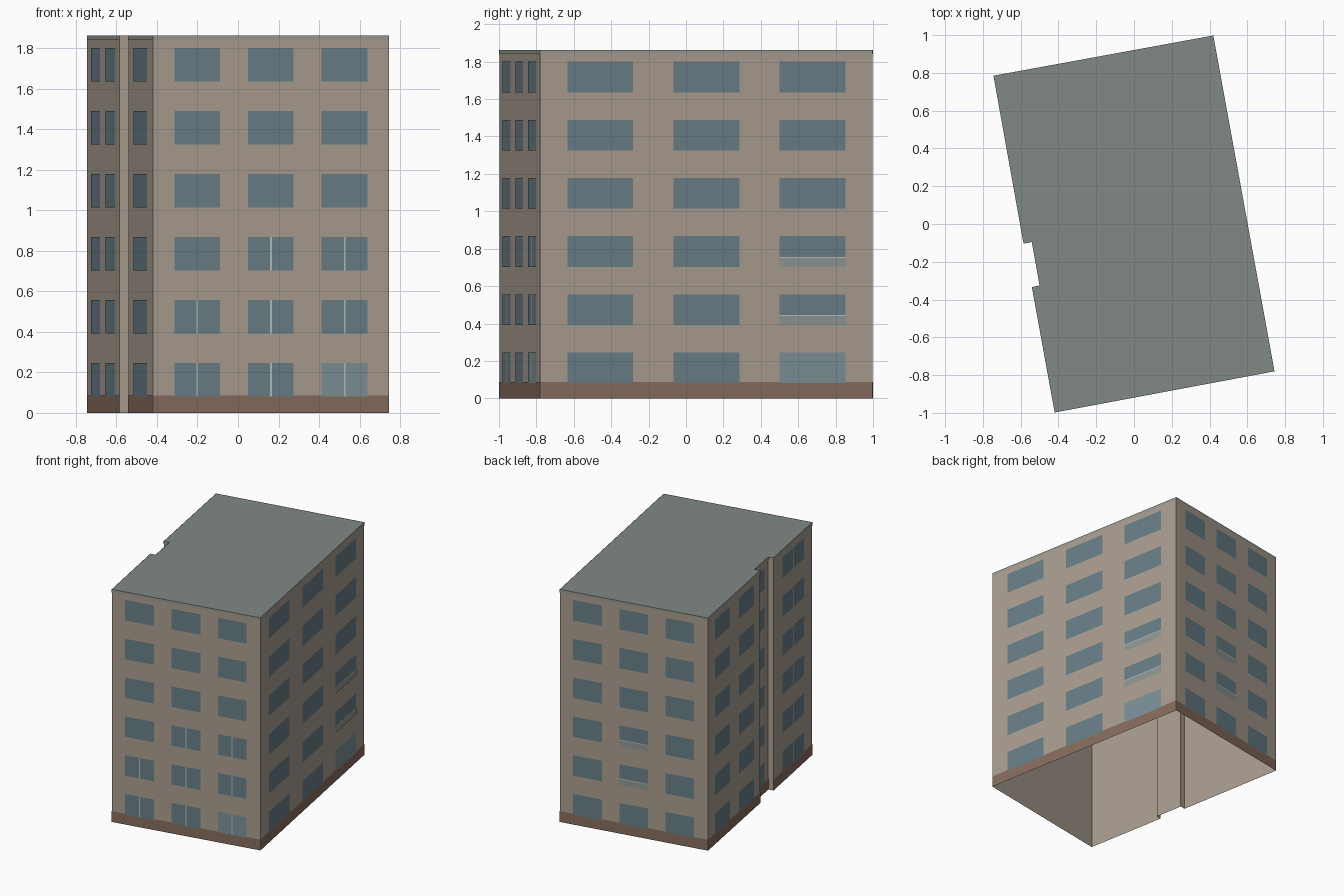
import bpy
from mathutils import Vector

if "Cube" in bpy.data.objects:
    bpy.data.objects.remove(bpy.data.objects["Cube"])

H = 1.863
BASE, CORNICE = 0.087, 1.84
ROWS, ROW0, PITCH, WIN_H = 6, 0.081, 0.311, 0.164
INSET, FILL = 0.038, 0.62

# footprint, counter-clockwise, with the small notch on the left side
PTS = [Vector(p) for p in [(-0.42, -0.998), (0.744, -0.78), (0.42, 0.998), (-0.744, 0.785),
                           (-0.585, -0.104), (-0.541, -0.096), (-0.50, -0.326), (-0.541, -0.334)]]
WALLS = list(zip(PTS, PTS[1:] + PTS[:1]))
COLS = {0: 3, 1: 3, 2: 3, 3: 2, 5: 1, 7: 1}   # wall index -> window columns


def material(name, color):
    m = bpy.data.materials.new(name)
    m.diffuse_color = (*color, 1)
    m.use_nodes = True
    m.node_tree.nodes["Principled BSDF"].inputs["Base Color"].default_value = m.diffuse_color
    return m


def build(name, faces, mat):
    verts = [v for f in faces for v in f]
    idx, n = [], 0
    for f in faces:
        idx.append(tuple(range(n, n + len(f))))
        n += len(f)
    me = bpy.data.meshes.new(name)
    me.from_pydata(verts, [], idx)
    me.materials.append(mat)
    ob = bpy.data.objects.new(name, me)
    bpy.context.collection.objects.link(ob)
    return ob


def panel(wall, u0, u1, z0, z1, off=0.0):
    """Upright rectangle on a wall, from distance u0 to u1, pushed out by off."""
    a, b = WALLS[wall]
    d = (b - a).normalized()
    n = Vector((d.y, -d.x)) * off
    p, q = a + d * u0 + n, a + d * u1 + n
    return [(p.x, p.y, z0), (q.x, q.y, z0), (q.x, q.y, z1), (p.x, p.y, z1)]


def length(wall):
    return (WALLS[wall][1] - WALLS[wall][0]).length


def window_span(wall, col):
    cell = (length(wall) - 2 * INSET) / COLS[wall]
    mid = INSET + cell * (col + 0.5)
    return mid - cell * FILL / 2, mid + cell * FILL / 2


def row_z(row):
    return ROW0 + PITCH * row


wall_mat = material("wall", (0.40, 0.34, 0.28))
roof_mat = material("roof", (0.22, 0.25, 0.235))
base_mat = material("base", (0.24, 0.15, 0.11))
cornice_mat = material("cornice", (0.33, 0.33, 0.29))
glass_mat = material("glass", (0.14, 0.21, 0.24))
pale_glass_mat = material("pale_glass", (0.20, 0.28, 0.31))
frame_mat = material("frame", (0.5, 0.5, 0.47))
rail_mat = material("rail_panel", (0.27, 0.31, 0.30))

# shell, open underneath
build("walls", [panel(w, 0, length(w), 0, H) for w in range(len(WALLS))], wall_mat)
build("roof", [[(p.x, p.y, H) for p in PTS]], roof_mat)

# bands at the foot and top of the long walls
build("base_band", [panel(w, 0, length(w), 0, BASE, 0.0015) for w in COLS], base_mat)
build("cornice_band", [panel(w, 0, length(w), CORNICE, H, 0.0015) for w in COLS], cornice_mat)

# windows
pale = {(0, 2, 0), (1, 2, 0)}
glass, pale_glass = [], []
for w, n in COLS.items():
    for c in range(n):
        for r in range(ROWS):
            quad = panel(w, *window_span(w, c), row_z(r), row_z(r) + WIN_H, 0.0025)
            (pale_glass if (w, c, r) in pale else glass).append(quad)
build("windows", glass, glass_mat)
build("ground_windows", pale_glass, pale_glass_mat)

# centre mullions
split = [(0, c, r) for c in range(3) for r in range(3) if (c, r) != (0, 2)]
split += [(7, 0, r) for r in range(ROWS)]
bars = []
for w, c, r in split:
    mid = sum(window_span(w, c)) / 2
    bars.append(panel(w, mid - 0.004, mid + 0.004, row_z(r), row_z(r) + WIN_H, 0.0035))
build("mullions", bars, frame_mat)

# shallow balcony guards on the right and back walls
guards, rails = [], []
for w, c in [(1, 2), (2, 1)]:
    u0, u1 = window_span(w, c)
    for r in (1, 2):
        z = row_z(r)
        guards.append(panel(w, u0 - 0.002, u1 + 0.002, z, z + 0.047, 0.005))
        rails.append(panel(w, u0 - 0.002, u1 + 0.002, z + 0.047, z + 0.053, 0.006))
build("balcony_guards", guards, rail_mat)
build("balcony_rails", rails, frame_mat)
